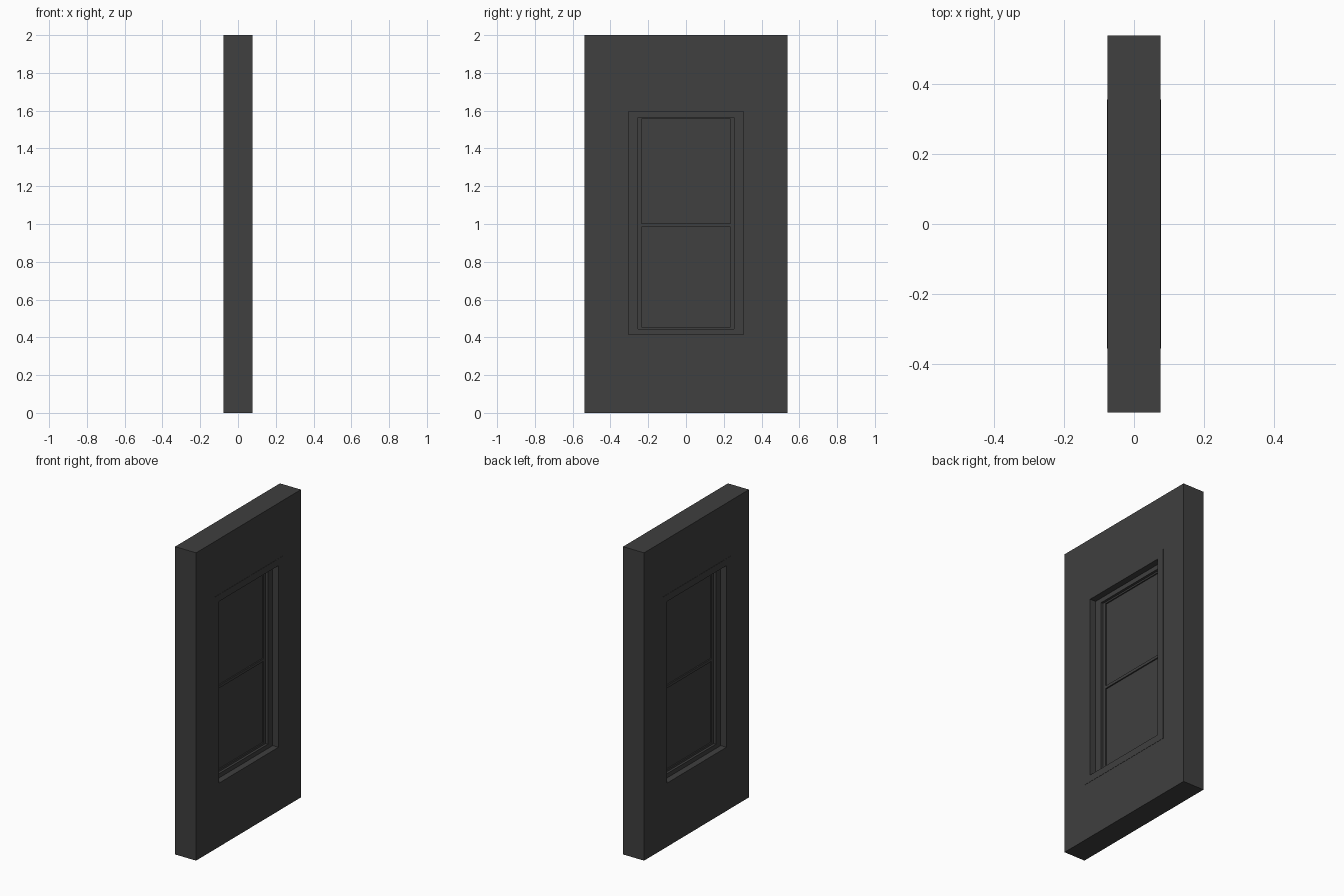
import bpy, bmesh

if "Cube" in bpy.data.objects:
    bpy.data.objects.remove(bpy.data.objects["Cube"])

mat = bpy.data.materials.new("dark_grey")
mat.diffuse_color = (0.05, 0.05, 0.05, 1)
mat.use_nodes = True
mat.node_tree.nodes["Principled BSDF"].inputs["Base Color"].default_value = mat.diffuse_color


def finish(name, bm):
    bmesh.ops.recalc_face_normals(bm, faces=bm.faces)
    mesh = bpy.data.meshes.new(name)
    bm.to_mesh(mesh)
    bm.free()
    mesh.materials.append(mat)
    obj = bpy.data.objects.new(name, mesh)
    bpy.context.collection.objects.link(obj)
    return obj


def ring(name, outer, inner, depth):
    """Rectangular frame; outer and inner are (half width, bottom, top)."""
    bm = bmesh.new()
    loops = []
    for (w, lo, hi), x in ((outer, depth), (inner, depth), (inner, -depth), (outer, -depth)):
        loops.append([bm.verts.new((x, y, z))
                      for y, z in ((-w, lo), (w, lo), (w, hi), (-w, hi))])
    for k in range(4):
        a, b = loops[k], loops[(k + 1) % 4]
        for i in range(4):
            j = (i + 1) % 4
            bm.faces.new((a[i], a[j], b[j], b[i]))
    return finish(name, bm)


def slab(name, half_w, lo, hi, depth):
    bm = bmesh.new()
    bmesh.ops.create_cube(bm, size=1)
    for v in bm.verts:
        v.co = (v.co.x * 2 * depth, v.co.y * 2 * half_w,
                lo + (v.co.z + 0.5) * (hi - lo))
    return finish(name, bm)


# Nested outlines, from the wall edge in to the glass
wall_edge = (0.538, 0.0, 2.0)
casing_edge = (0.355, 0.37, 1.64)
opening = (0.305, 0.415, 1.595)
sash_edge = (0.255, 0.443, 1.565)
glass_edge = (0.235, 0.456, 1.555)

# Wall and stepped window frames, same on both sides
ring("wall", wall_edge, casing_edge, 0.0755)
ring("casing", casing_edge, opening, 0.077)
ring("window_frame", opening, sash_edge, 0.036)
ring("sash", sash_edge, glass_edge, 0.02)

# Middle rail and the two panes
slab("middle_rail", 0.235, 0.985, 1.003, 0.02)
slab("lower_pane", 0.235, 0.456, 0.985, 0.012)
slab("upper_pane", 0.235, 1.003, 1.555, 0.012)
